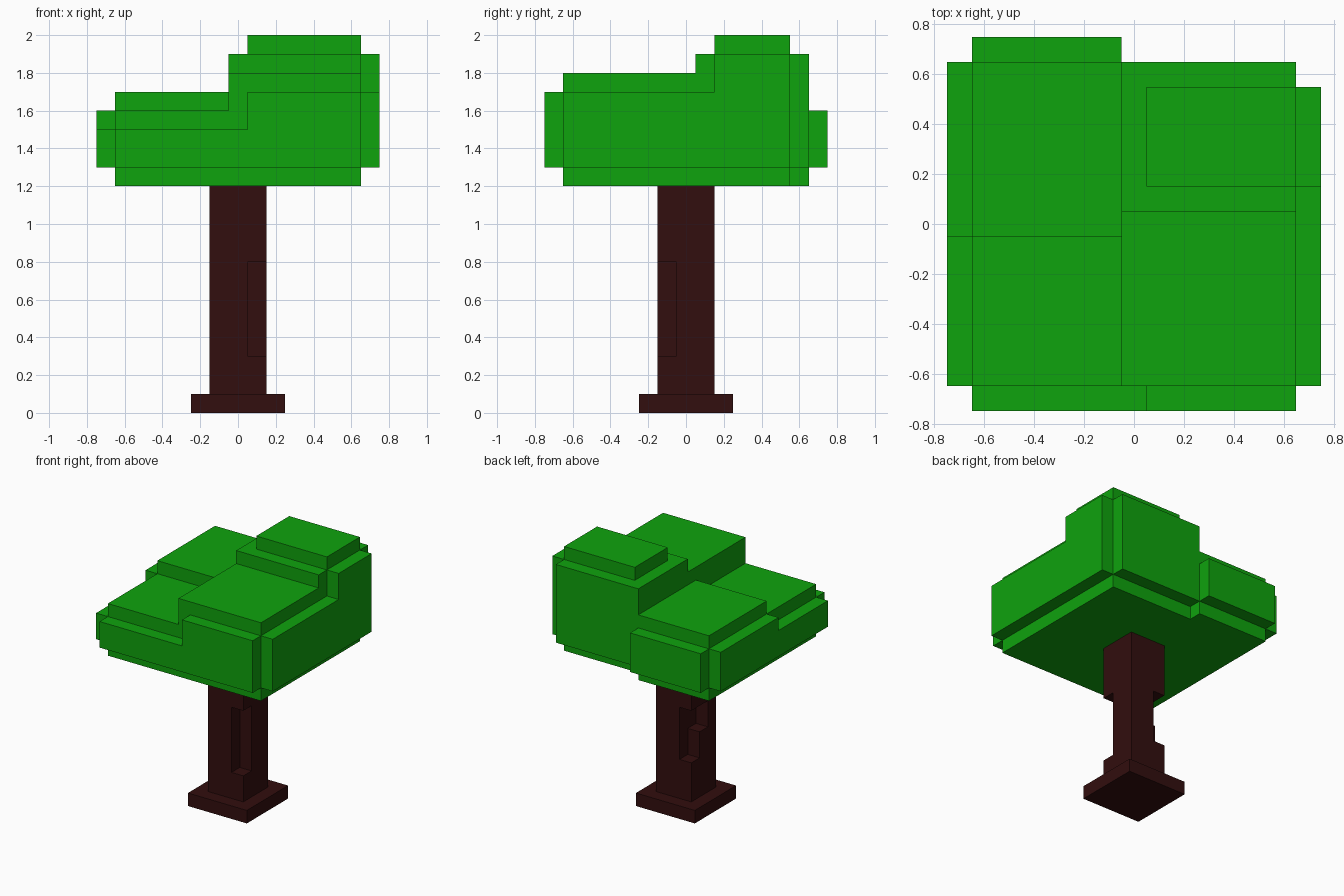
import bpy, bmesh, itertools

if "Cube" in bpy.data.objects:
    bpy.data.objects.remove(bpy.data.objects["Cube"])

U = 0.1  # size of one block


def cells(x0, x1, y0, y1, z0, z1):
    """Grid cells of a box; x and y limits sit on half blocks, z on whole ones."""
    def span(a, b, off):
        return range(round((a + off) / U), round((b + off) / U))
    return set(itertools.product(span(x0, x1, .05), span(y0, y1, .05), span(z0, z1, 0)))


def voxel_object(name, filled, colour):
    """Skin a set of cells with its outside faces and merge the flat areas."""
    bm = bmesh.new()
    verts = {}

    def vert(p):
        if p not in verts:
            verts[p] = bm.verts.new((p[0] * U - .05, p[1] * U - .05, p[2] * U))
        return verts[p]

    for c in sorted(filled):
        for axis, side in itertools.product(range(3), (0, 1)):
            n = list(c)
            n[axis] += 2 * side - 1
            if tuple(n) in filled:
                continue
            a, b = (axis + 1) % 3, (axis + 2) % 3
            loop = [(0, 0), (1, 0), (1, 1), (0, 1)]
            corners = []
            for u, v in (loop if side else loop[::-1]):
                p = list(c)
                p[axis] += side
                p[a] += u
                p[b] += v
                corners.append(vert(tuple(p)))
            bm.faces.new(corners)
    bmesh.ops.dissolve_limit(bm, angle_limit=0.02, verts=bm.verts, edges=bm.edges)
    mesh = bpy.data.meshes.new(name)
    bm.to_mesh(mesh)
    bm.free()
    mat = bpy.data.materials.new(name + "_colour")
    mat.diffuse_color = (*colour, 1)
    mat.use_nodes = True
    mat.node_tree.nodes["Principled BSDF"].inputs["Base Color"].default_value = mat.diffuse_color
    mesh.materials.append(mat)
    obj = bpy.data.objects.new(name, mesh)
    bpy.context.collection.objects.link(obj)
    return obj


# Trunk: square foot and post, with notches cut in two opposite corners
trunk = cells(-.25, .25, -.25, .25, 0, .1) | cells(-.15, .15, -.15, .15, .1, 1.2)
trunk -= cells(.05, .15, -.15, -.05, .3, .8)
trunk -= cells(-.15, -.05, .05, .15, .4, .8)
trunk -= cells(-.15, -.05, -.05, .05, .6, .8)
voxel_object("trunk", trunk, (.032, .0044, .0044))

# Foliage: four clumps of different height, each with a ledge one block lower
leaf_boxes = [
    # front left clump
    (-.65, -.05, -.65, -.05, 1.2, 1.6),
    (-.75, -.65, -.65, -.05, 1.3, 1.5),
    (-.65, .05, -.75, -.65, 1.3, 1.5),
    # back left clump
    (-.65, -.05, -.05, .65, 1.2, 1.7),
    (-.75, -.65, -.05, .65, 1.3, 1.6),
    (-.65, -.05, .65, .75, 1.3, 1.6),
    # front right clump
    (-.05, .65, -.65, .05, 1.2, 1.8),
    (.65, .75, -.65, .15, 1.3, 1.7),
    (.05, .65, -.75, -.65, 1.3, 1.7),
    # back right clump
    (-.05, .65, .05, .55, 1.2, 1.9),
    (-.05, .65, .55, .65, 1.3, 1.9),
    (.65, .75, .15, .55, 1.3, 1.9),
    (.05, .65, .15, .55, 1.9, 2.0),
]
voxel_object("foliage", set().union(*(cells(*b) for b in leaf_boxes)), (.0048, .366, .004))
